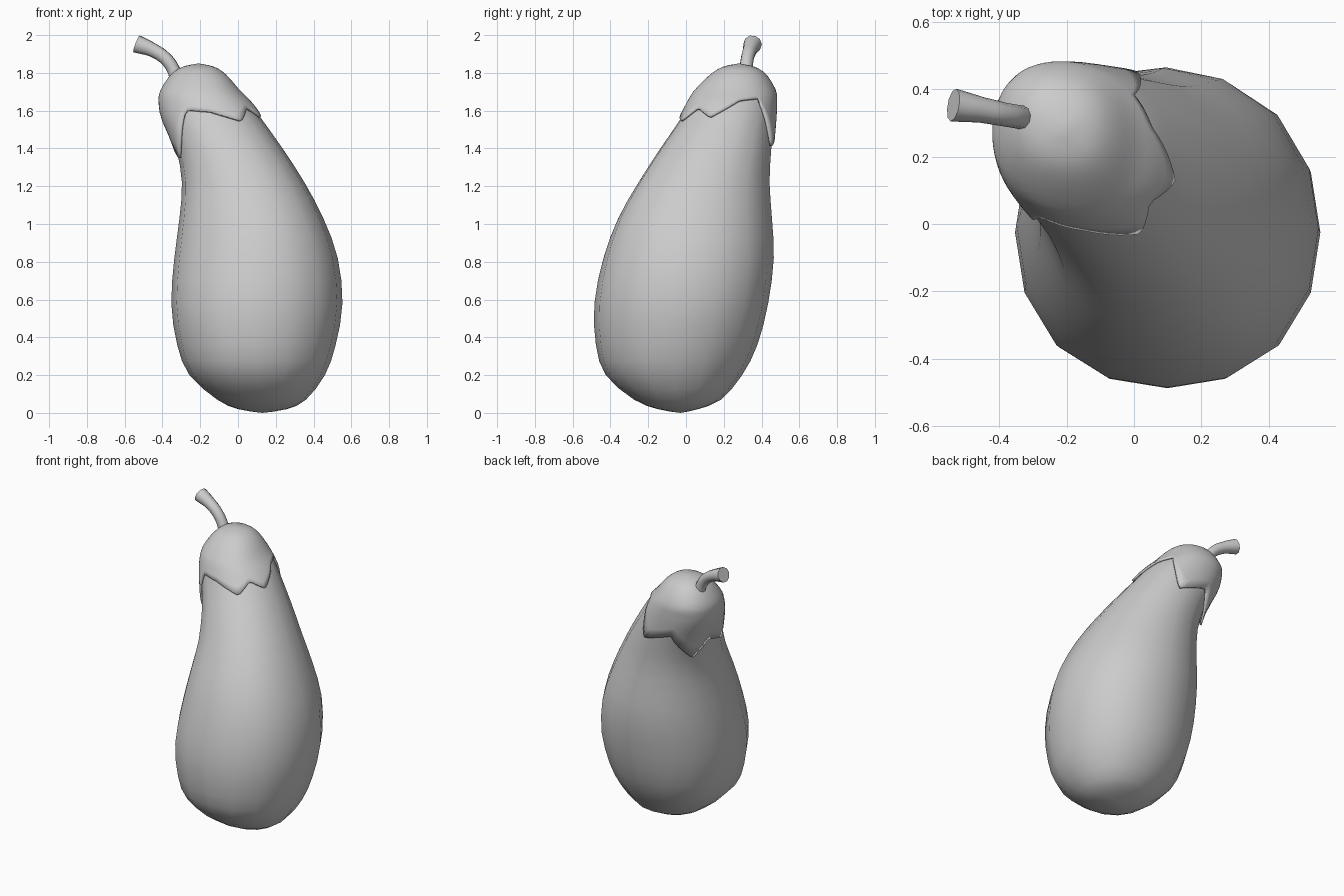
import bpy, bmesh, math
from mathutils import Vector

cube = bpy.data.objects.get("Cube")
if cube:
    bpy.data.objects.remove(cube, do_unlink=True)

grey = bpy.data.materials.new("plain_grey")
grey.use_nodes = True
grey.diffuse_color = (0.6, 0.6, 0.6, 1)
grey.node_tree.nodes["Principled BSDF"].inputs["Base Color"].default_value = (0.6, 0.6, 0.6, 1)

# Fruit cross-sections: height, x range, y range
SECTIONS = [
    (0.0, 0.13, 0.13, -0.03, -0.03),
    (0.02, 0.0, 0.26, -0.15, 0.065),
    (0.07, -0.11, 0.36, -0.275, 0.185),
    (0.2, -0.257, 0.46, -0.425, 0.297),
    (0.36, -0.322, 0.517, -0.477, 0.378),
    (0.58, -0.353, 0.553, -0.485, 0.435),
    (0.82, -0.337, 0.528, -0.437, 0.465),
    (1.03, -0.31, 0.452, -0.36, 0.456),
    (1.22, -0.297, 0.352, -0.253, 0.444),
    (1.4, -0.328, 0.236, -0.137, 0.453),
    (1.56, -0.393, 0.122, -0.027, 0.466),
    (1.64, -0.407, 0.06, 0.017, 0.469),
    (1.7, -0.4, 0.0, 0.055, 0.465),
    (1.78, -0.348, -0.07, 0.135, 0.418),
    (1.82, -0.29, -0.13, 0.2, 0.36),
    (1.837, -0.21, -0.21, 0.28, 0.28),
]
TOP = len(SECTIONS) - 1

# Calyx rim: direction in degrees, height (tips and notches)
RIM = [(-58, 1.54), (-38, 1.61), (-16, 1.56), (16, 1.65), (40, 1.66),
       (79, 1.41), (114, 1.48), (149, 1.3), (172, 1.42), (200, 1.35),
       (243, 1.6), (270, 1.59), (302, 1.54)]


def section(u):
    """Smoothly interpolated cross-section at index u."""
    i = min(int(u), TOP - 1)
    t = u - i
    p = [SECTIONS[min(max(i + k, 0), TOP)] for k in (-1, 0, 1, 2)]
    return [b + t / 2 * (c - a + t * (2*a - 5*b + 4*c - d + t * (3*(b - c) + d - a)))
            for a, b, c, d in zip(*p)]


def surface(u, angle):
    """Point on the fruit: a full oval, stretched along the lean at the neck."""
    z, x0, x1, y0, y1 = section(u)
    lean = 0.1 * min(max((z - 0.6) / 0.6, 0), 1)
    full = 0.5 * (1 + 0.03 * math.sin(2 * angle) ** 2)
    return Vector(((x0 + x1) / 2 + (x1 - x0) * full * math.cos(angle),
                   (y0 + y1) / 2 + (y1 - y0) * full * math.sin(angle - lean), z))


def index_at(z):
    lo, hi = 0, TOP
    for _ in range(30):
        mid = (lo + hi) / 2
        if section(mid)[0] < z:
            lo = mid
        else:
            hi = mid
    return lo


def rim_height(angle):
    deg = (math.degrees(angle) + 58) % 360 - 58
    for (a, za), (b, zb) in zip(RIM, RIM[1:]):
        if a <= deg <= b:
            return za + (zb - za) * (deg - a) / (b - a)
    return RIM[0][1]


def finish(obj):
    obj.data.materials.clear()
    obj.data.materials.append(grey)
    bpy.ops.object.select_all(action='DESELECT')
    obj.select_set(True)
    bpy.context.view_layer.objects.active = obj
    bpy.ops.object.shade_smooth_by_angle(angle=math.radians(40))


def loft(name, rings):
    """Skin closed rings from bottom to top, merging collapsed poles."""
    bm = bmesh.new()
    rows = [[bm.verts.new(p) for p in ring] for ring in rings]
    n = len(rows[0])
    for low, high in zip(rows, rows[1:]):
        for i in range(n):
            j = (i + 1) % n
            bm.faces.new((low[i], low[j], high[j], high[i]))
    bmesh.ops.remove_doubles(bm, verts=bm.verts, dist=1e-5)
    mesh = bpy.data.meshes.new(name)
    bm.to_mesh(mesh)
    bm.free()
    obj = bpy.data.objects.new(name, mesh)
    bpy.context.collection.objects.link(obj)
    return obj


def angles(n):
    return [math.tau * i / n for i in range(n)]


# Fruit body
finish(loft("fruit_body", [[surface(k / 2, a) for a in angles(16)]
                           for k in range(2 * TOP + 1)]))

# Calyx cap with a pointed rim
columns = [(a, index_at(rim_height(a))) for a in angles(72)]
ROWS = 14
calyx = loft("calyx", [[surface(u + (TOP - u) * k / ROWS, a) for a, u in columns]
                       for k in range(ROWS + 1)])
shell = calyx.modifiers.new("thickness", 'SOLIDIFY')
shell.thickness = 0.013
shell.offset = 1
finish(calyx)

# Curved stem, flared at the cut end
STEM = [(-0.325, 0.315, 1.77, 0.037), (-0.343, 0.318, 1.82, 0.035),
        (-0.385, 0.325, 1.877, 0.035), (-0.45, 0.338, 1.92, 0.038),
        (-0.536, 0.353, 1.953, 0.049)]
curve = bpy.data.curves.new("stem", 'CURVE')
curve.dimensions = '3D'
curve.bevel_depth = 1
curve.bevel_resolution = 3
curve.use_fill_caps = True
curve.resolution_u = 4
spline = curve.splines.new('BEZIER')
spline.bezier_points.add(len(STEM) - 1)
for point, (x, y, z, r) in zip(spline.bezier_points, STEM):
    point.co = (x, y, z)
    point.radius = r
    point.handle_left_type = point.handle_right_type = 'AUTO'
stem = bpy.data.objects.new("stem", curve)
bpy.context.collection.objects.link(stem)
bpy.ops.object.select_all(action='DESELECT')
stem.select_set(True)
bpy.context.view_layer.objects.active = stem
bpy.ops.object.convert(target='MESH')
finish(bpy.context.view_layer.objects.active)
